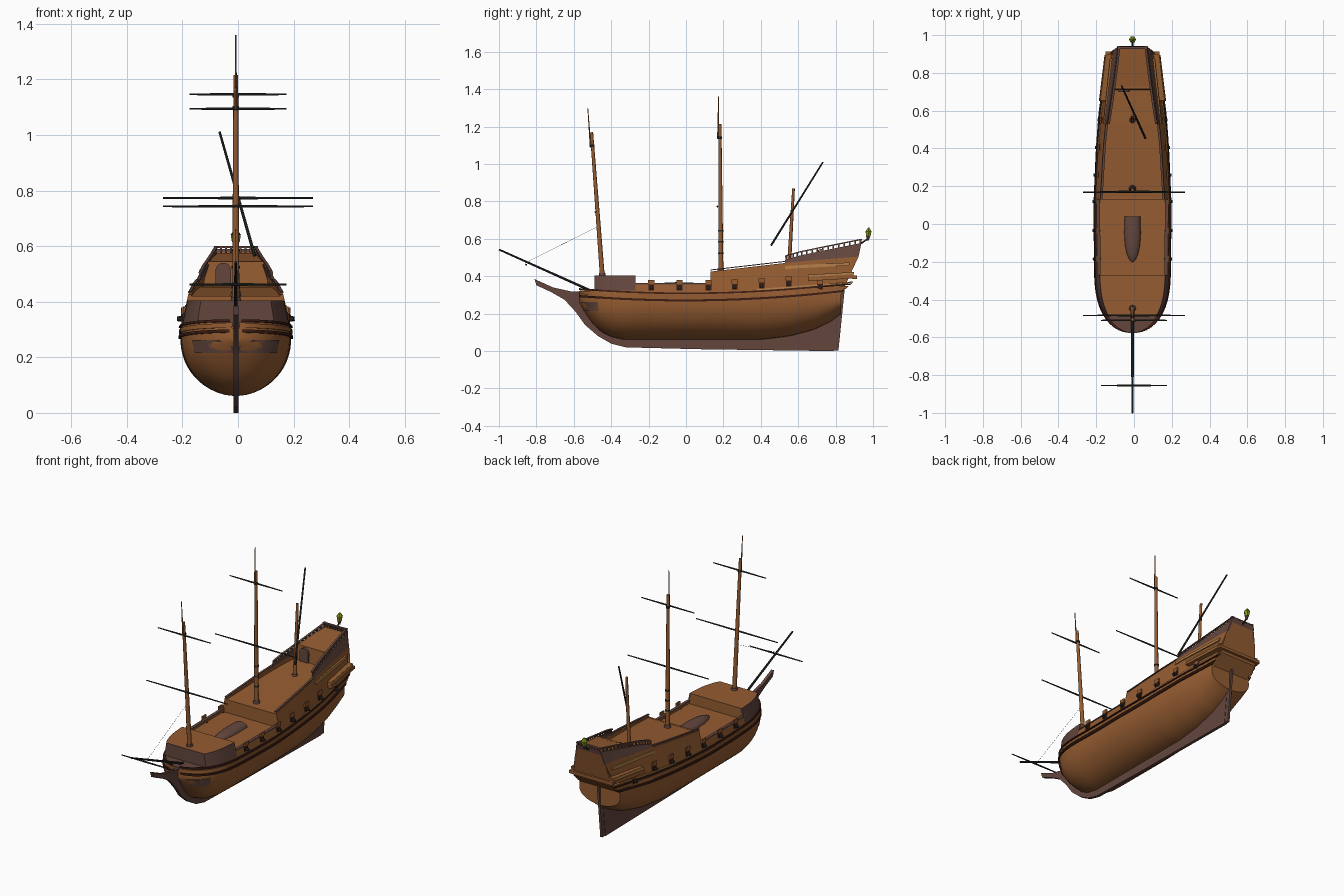
import bpy, bmesh, math
from mathutils import Vector

if "Cube" in bpy.data.objects:
    bpy.data.objects.remove(bpy.data.objects["Cube"])

CX = -0.008  # ship centreline

def material(name, rgb):
    m = bpy.data.materials.new(name)
    m.diffuse_color = (*rgb, 1)
    m.use_nodes = True
    m.node_tree.nodes["Principled BSDF"].inputs["Base Color"].default_value = m.diffuse_color
    return m

BROWN = material("warm_wood", (0.30, 0.107, 0.031))
PLUM = material("dark_plum_wood", (0.125, 0.062, 0.048))
DARK = material("black_spar", (0.026, 0.030, 0.026))
TAN = material("tan_trim", (0.43, 0.20, 0.058))
RED = material("red_black_wale", (0.045, 0.012, 0.007))
GREEN = material("lantern_green", (0.24, 0.30, 0.012))

def lerp(y, pts):
    """Piecewise linear curve through (input, output) points."""
    if y <= pts[0][0]: return pts[0][1]
    for (a, va), (b, vb) in zip(pts, pts[1:]):
        if y <= b: return va + (vb - va) * (y - a) / (b - a)
    return pts[-1][1]

def make(name, verts, faces, mat, cx=CX):
    me = bpy.data.meshes.new(name)
    me.from_pydata([(v[0] + cx, v[1], v[2]) for v in verts], [], faces)
    bm = bmesh.new(); bm.from_mesh(me)
    bmesh.ops.remove_doubles(bm, verts=bm.verts, dist=1e-5)
    bmesh.ops.recalc_face_normals(bm, faces=bm.faces)
    bm.to_mesh(me); bm.free()
    me.materials.append(mat)
    for p in me.polygons: p.use_smooth = True
    me.set_sharp_from_angle(angle=math.radians(30))
    ob = bpy.data.objects.new(name, me)
    bpy.context.collection.objects.link(ob)
    return ob

def loft(rings):
    """Closed rings of equal size -> verts and faces with end caps."""
    n, verts = len(rings[0]), [p for r in rings for p in r]
    faces = [(i*n + j, i*n + (j+1) % n, (i+1)*n + (j+1) % n, (i+1)*n + j)
             for i in range(len(rings) - 1) for j in range(n)]
    return verts, faces + [tuple(range(n)), tuple(range(len(verts) - n, len(verts)))]

def merge(parts):
    V, F = [], []
    for v, f in parts:
        F += [tuple(k + len(V) for k in face) for face in f]
        V += v
    return V, F

# ---- hull shape functions
def beam(y):
    if y < -0.2: return 0.197 * max(0, 1 - ((-0.2 - y) / 0.37) ** 3) ** 0.5
    return lerp(y, [(-.2, .197), (.1, .2), (.4, .187), (.6, .172), (.83, .135)])

def bottom(y):
    return lerp(y, [(-.57, .26), (-.53, .19), (-.49, .135), (-.45, .1), (-.4, .075), (-.33, .06),
                    (.4, .06), (.55, .078), (.68, .112), (.77, .155), (.83, .2)])

def half(y, z):
    if z > 0.3: return beam(y) * (1 - 1.1 * (z - 0.3) - max(0, z - .47))
    b = bottom(y)
    t = min(1, max(0, (z - b) / (0.275 - b)))
    return beam(y) * (1 - (1 - t) ** 2.2) ** 0.54

def point(y, z, off=0):
    rake = lerp(z, [(.31, 0), (.37, .065), (.6, .112)]) * max(0, (y - .6) / .23)
    fore = off * max(0, min(1, (-.4 - y) / .15))
    return Vector((half(y, z) + off, y + rake - fore, z))

def stations(a, b, n=20):
    return [a + (b - a) * (1 - math.cos(math.pi * i / n)) / 2 for i in range(n + 1)]

def flip(p): return Vector((-p.x, p.y, p.z))

def strip(name, y0, y1, lo, hi, mat, off=0, thick=.012, n=20):
    """Plank band following both sides of the hull."""
    rings = []
    for y in stations(y0, y1, n):
        o = [point(y, lo(y), off), point(y, hi(y), off)]
        i = [Vector((max(0, p.x - thick), p.y, p.z)) for p in reversed(o)]
        rings.append(o + i)
    return make(name, *merge([loft(rings), loft([[flip(p) for p in r] for r in rings])]), mat)

def deck(name, y0, y1, z, mat, inset=.008):
    rows = [[point(y, z(y), -inset) for y in stations(y0, y1, 16)]]
    rows.append([flip(p) for p in rows[0]])
    n = len(rows[0])
    return make(name, rows[0] + rows[1], [(i, i+1, n+i+1, n+i) for i in range(n-1)], mat)

def bulkhead(name, y, z0, z1, mat, inset=.004):
    ring = [point(y, z0, -inset), point(y, z1, -inset)]
    ring += [flip(p) for p in reversed(ring)]
    return make(name, *loft([ring, [p + Vector((0, .012, 0)) for p in ring]]), mat)

def spar_geo(p, q, r0, r1, n=10):
    p, q = Vector(p), Vector(q)
    rot = (q - p).to_track_quat('Z', 'Y')
    return loft([[c + rot @ Vector((r * math.cos(6.28319 * k / n), r * math.sin(6.28319 * k / n), 0))
                  for k in range(n)] for c, r in ((p, r0), (q, r1))])

def spar(name, p, q, r0, r1, mat, n=10, cx=CX):
    return make(name, *spar_geo(p, q, r0, r1, n), mat, cx=cx)

def box_geo(c, s):
    x, y, z = (k / 2 for k in s)
    return loft([[Vector(c) + Vector((a*x, b*y, h*z)) for a, b in ((1, 1), (-1, 1), (-1, -1), (1, -1))]
                 for h in (-1, 1)])

def plate(name, outline, width, mat):
    return make(name, *loft([[(s * width / 2, y, z) for y, z in outline] for s in (-1, 1)]), mat)

# ---- lower hull
rings = []
for y in stations(-.569, .83, 48):
    side = [point(y, bottom(y) + (.305 - bottom(y)) * (k / 14) ** 1.5) for k in range(15)]
    rings.append([flip(p) for p in reversed(side[1:])] + side)
make("lower_hull", *loft(rings), BROWN)
strip("bow_band", -.556, -.47, lambda y: max(.215, bottom(y)), lambda y: .262, PLUM, .003)

# ---- keel, beak and rudder
plate("keel_and_beak", [(-.81, .385), (-.80, .352), (-.72, .315), (-.65, .275), (-.59, .21), (-.54, .14), (-.47, .08),
      (-.40, .04), (-.32, .02), (.07, .01), (.79, 0), (.82, .31), (.7, .2), (.4, .1), (-.3, .1),
      (-.42, .15), (-.5, .25), (-.52, .315), (-.62, .32), (-.71, .34)], .018, PLUM)
plate("rudder", [(.785, .002), (.815, .002), (.85, .345), (.82, .345)], .014, PLUM)

# ---- upper works
quarter_top = lambda y: .425 + (y - .13) * .115
poop_top = lambda y: .488 + (y - .53) * .30
strip("bow_bulwark", -.568, -.27, lambda y: .305, lambda y: .325, BROWN)
strip("waist_bulwark", -.27, .13, lambda y: .305, lambda y: .36, BROWN)
strip("quarter_bulwark", .13, .83, lambda y: .305, quarter_top, BROWN)
strip("poop_bulwark", .53, .83, quarter_top, poop_top, PLUM)
strip("forecastle_sides", -.49, -.27, lambda y: .325, lambda y: .405, PLUM)
strip("waist_cap_rail", -.27, .13, lambda y: .356, lambda y: .363, PLUM, .004, .018)
strip("quarter_cap_rail", .13, .53, lambda y: quarter_top(y) + .006, lambda y: quarter_top(y) + .011, PLUM, .002)
bulkhead("forecastle_front", -.49, .31, .405, PLUM)
bulkhead("forecastle_back", -.282, .31, .405, BROWN)
bulkhead("quarterdeck_front", .13, .31, .42, BROWN)
bulkhead("poop_front", .68, .44, .545, BROWN)
deck("bow_ledge", -.569, -.47, lambda y: .327, PLUM, -.007)
deck("forecastle_deck", -.49, -.27, lambda y: .406, BROWN, .004)
deck("waist_deck", -.28, .14, lambda y: .342, BROWN)
deck("quarter_deck", .13, .70, lambda y: .418 + (y - .13) * .07, BROWN)
deck("poop_deck", .68, .83, lambda y: .543 + (y - .68) * .2, BROWN)

# stern transom follows the raked profile, plum frame on its upper edge
def transom(name, zs, mat, back=0):
    tr = [point(.83, z) + Vector((0, back, 0)) for z in zs]
    n = len(tr)
    make(name, tr + [flip(p) for p in tr], [(i, i+1, n+i+1, n+i) for i in range(n-1)], mat)
transom("stern_transom", [.30, .31, .34, .37, .42, .475, .53, .578], BROWN)
transom("stern_top_frame", [.562, .59], PLUM, .003)

# ---- wales and side trim
sheer = lambda y: .283 + .026 * (abs(y) / .6) ** 2
for nm, dz, h, mat, off in (("lower_wale", -.012, .011, RED, .007), ("middle_wale", .008, .016, BROWN, .005),
                            ("upper_wale", .026, .009, RED, .007)):
    strip(nm, -.566, .83, lambda y: sheer(y) + dz - h/2, lambda y: sheer(y) + dz + h/2, mat, off, .02, 36)
strip("stern_tan_wale", .38, .83, lambda y: sheer(y) + .032, lambda y: sheer(y) + .040, TAN, .005)
strip("upper_tan_strake", .53, .80, lambda y: .438 + (y - .53) * .07, lambda y: .455 + (y - .53) * .07, TAN, .005)
strip("gallery_floor", .64, .825, lambda y: .374 + (y - .64) * .08, lambda y: .390 + (y - .64) * .08, BROWN, .026, .04)
strip("gallery_wall", .64, .825, lambda y: .385 + (y - .64) * .08, lambda y: .408 + (y - .64) * .08, BROWN, .022, .035)
strip("gallery_trim", .64, .825, lambda y: .396 + (y - .64) * .08, lambda y: .407 + (y - .64) * .08, TAN, .024, .004)
e = point(.83, .39)
make("stern_gallery_band", *box_geo((0, e.y + .002, .395), (2*e.x + .045, .026, .018)), BROWN)

# ---- poop railing
strip("poop_hand_rail", .53, .83, lambda y: poop_top(y) + .016, lambda y: poop_top(y) + .023, PLUM, .003)
posts = []
for i in range(16):
    y = .535 + i * .0195
    p = point(y, poop_top(y) + .008, -.004)
    posts += [box_geo(p, (.007, .008, .02)), box_geo(flip(p), (.007, .008, .02))]
e = point(.83, poop_top(.83))
for i in range(-4, 5):
    posts.append(box_geo((i * e.x / 4.5, e.y - .005, e.z + .008), (.007, .008, .022)))
posts.append(box_geo((0, e.y - .005, e.z + .019), (2 * e.x, .014, .007)))
make("railing_posts", *merge(posts), PLUM)

# ---- gun ports, lids and cannons on both sides
ports, lids, guns = [], [], []
for y, z in ((-.185, .342), (-.035, .342), (.12, .342), (.26, .345), (.405, .352), (.55, .362), (.70, .345)):
    for s in (-1, 1):
        p = point(y, z)
        x = p.x
        ports.append(box_geo((s * x, p.y, z), (.012, .030, .034)))
        lids.append(box_geo((s * (x + .003), p.y, z + .026), (.008, .034, .022)))
        guns.append(spar_geo((s * (x - .02), p.y, z - .006), (s * (x + .022), p.y, z - .004), .009, .008, 8))
make("gun_ports", *merge(ports), RED)
make("port_lids", *merge(lids), BROWN)
make("cannons", *merge(guns), DARK)

# ---- deck fittings: upturned boat, arched door
boat = []
for y, w in ((.04, .042), (-.05, .044), (-.11, .04), (-.16, .03), (-.19, .016), (-.2, .004)):
    boat.append([(w * math.cos(a * math.pi / 8), y, .342 + w * .6 * math.sin(a * math.pi / 8)) for a in range(9)])
make("deck_boat", *loft(boat), PLUM)
arch = [(-.028, .458), (.028, .458)] + [(.028 * math.cos(a * math.pi / 8), .512 + .028 * math.sin(a * math.pi / 8))
                                        for a in range(9)]
dy = point(.68, .5).y - .006
make("poop_door", *loft([[(x - .045, y, z) for x, z in arch] for y in (dy - .008, dy + .006)]), PLUM)

# ---- masts
def mast(name, foot, head, top, r):
    f, h = Vector(foot), Vector(head)
    spar(name, f, h, r, r * .65, BROWN, 12)
    spar(name + "_collar", f, f.lerp(h, .03), r * 1.5, r * 1.3, PLUM, 12)
    if top:
        spar(name + "_topmast", f.lerp(h, .90) + Vector((0, -.011, 0)), top, .0045, .002, BROWN, 8)
        spar(name + "_cap", f.lerp(h, .9), f.lerp(h, .915), r * .9, r * .9, DARK, 10)
mast("fore_mast", (0, -.447, .395), (0, -.505, 1.17), (0, -.525, 1.30), .013)
mast("main_mast", (0, .187, .415), (0, .181, 1.215), (0, .174, 1.36), .013)
mast("mizzen_mast", (0, .55, .445), (0, .575, .87), None, .011)
for z in (.52, .58, .64):
    spar("main_mast_band", (0, .186, z), (0, .186, z + .008), .0145, .0145, DARK, 12)
spar("bowsprit", (0, -.44, .292), (0, -1.0, .543), .0075, .005, DARK)

# ---- yards, thicker in the middle
def yard(name, y, z, w):
    make(name, *merge([spar_geo((0, y, z), (s * w, y, z), .005, .003, 8) for s in (-1, 1)]), DARK, cx=0)
yard("fore_lower_yard", -.484, .743, .27)
yard("fore_upper_yard", -.510, 1.094, .175)
yard("main_lower_yard", .168, .773, .27)
yard("main_upper_yard", .172, 1.146, .175)
yard("sprit_yard", -.855, .462, .175)
spar("lateen_yard", (.068, .455, .565), (-.058, .732, 1.01), .006, .0045, DARK, 8)
spar("fore_stay", (0, -.485, .66), (0, -.86, .47), .0007, .0007, DARK, 4)

# ---- stern lantern
spar("lantern_bracket", (0, .935, .575), (0, .972, .60), .005, .005, DARK, 6)
spar("lantern_base", (0, .972, .592), (0, .974, .615), .006, .013, PLUM, 6)
spar("lantern_body", (0, .974, .615), (0, .976, .64), .014, .018, GREEN, 6)
spar("lantern_roof", (0, .976, .64), (0, .977, .66), .019, .004, GREEN, 6)
